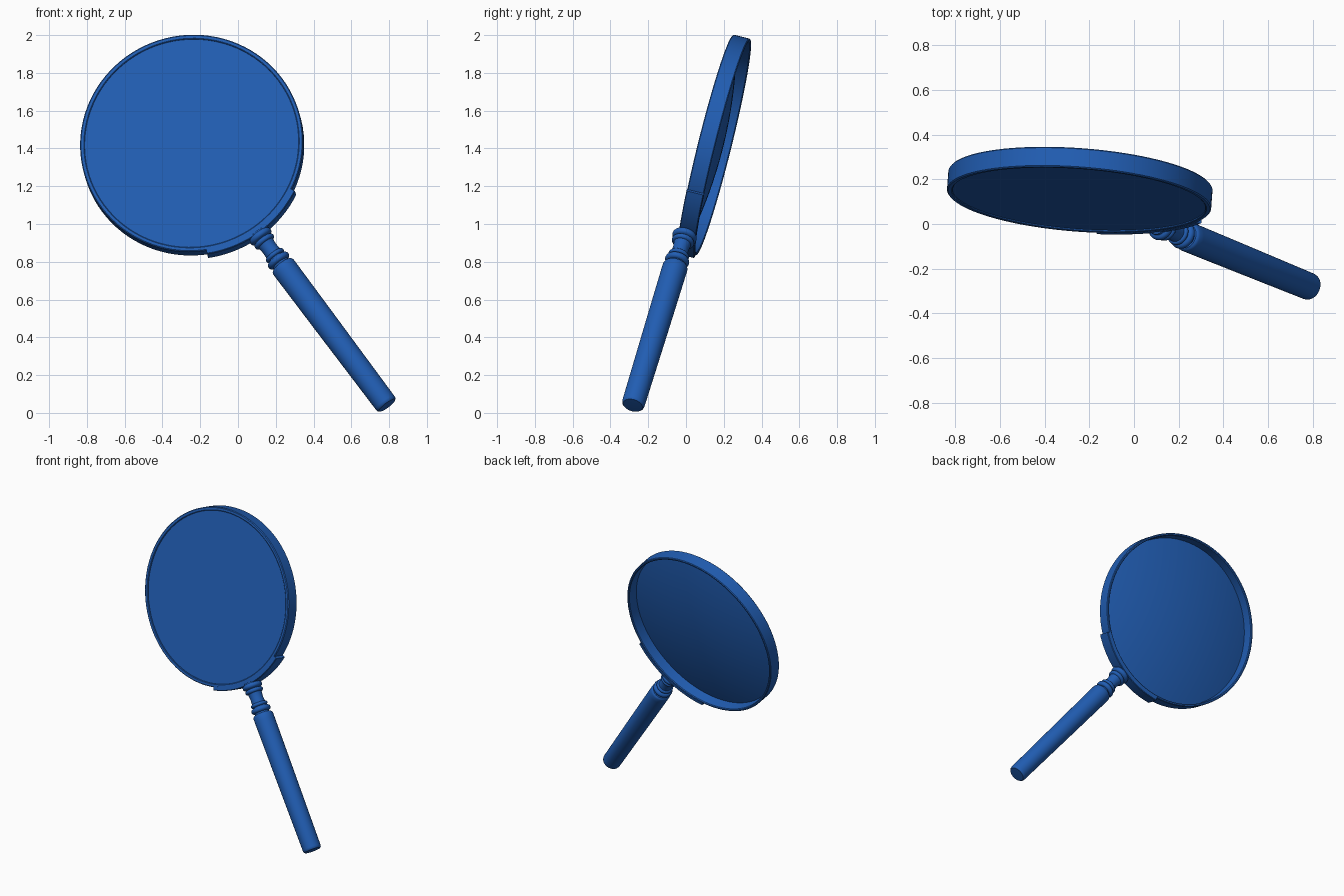
import bpy, bmesh, math
from mathutils import Vector, Matrix

if "Cube" in bpy.data.objects:
    bpy.data.objects.remove(bpy.data.objects["Cube"])

# Shared tilt: back normal of the lens, and direction from lens to handle
center = Vector((-0.2425, 0.152, 1.4175))
back = Vector((0.075, 1, -0.25)).normalized()
down = Vector((1.0275, -0.42, -1.3725)).normalized()


def frame(x, z, origin):
    m = Matrix((x, z.cross(x), z)).transposed().to_4x4()
    m.translation = origin
    return m


disc_frame = frame(down, back, center)
handle_frame = frame(back, down, center + Vector((0, -0.012, 0)))

blue = bpy.data.materials.new("blue")
blue.diffuse_color = (0.015, 0.11, 0.45, 1)
blue.use_nodes = True
blue.node_tree.nodes["Principled BSDF"].inputs["Base Color"].default_value = blue.diffuse_color


def revolve(name, profile, matrix, steps=96, closed=False, start=0.0, sweep=2 * math.pi):
    """Turn (radius, height) points around the local z axis."""
    bm = bmesh.new()
    full = sweep > 6.28
    rows = []
    for i in range(steps if full else steps + 1):
        a = start + sweep * i / steps
        rows.append([bm.verts.new((r * math.cos(a), r * math.sin(a), h)) for r, h in profile])
    n = len(profile)
    for i in range(steps):
        p, q = rows[i], rows[(i + 1) % len(rows)]
        for j in range(n if closed else n - 1):
            k = (j + 1) % n
            bm.faces.new((p[j], q[j], q[k], p[k]))
    if not full:
        bm.faces.new(rows[0])
        bm.faces.new(rows[-1])
    bmesh.ops.remove_doubles(bm, verts=bm.verts, dist=1e-5)
    bmesh.ops.recalc_face_normals(bm, faces=bm.faces)
    mesh = bpy.data.meshes.new(name)
    bm.to_mesh(mesh)
    bm.free()
    mesh.materials.append(blue)
    ob = bpy.data.objects.new(name, mesh)
    bpy.context.collection.objects.link(ob)
    ob.matrix_world = matrix
    bpy.ops.object.select_all(action='DESELECT')
    ob.select_set(True)
    bpy.context.view_layer.objects.active = ob
    bpy.ops.object.shade_smooth_by_angle(angle=math.radians(35))
    return ob


# Thin metal rim around the lens
revolve("lens_rim", [(0.568, -0.043), (0.572, -0.046), (0.587, -0.046), (0.592, -0.041),
                     (0.592, 0.041), (0.588, 0.046), (0.58, 0.046), (0.575, 0.041),
                     (0.572, -0.03), (0.568, -0.03)], disc_frame, closed=True)

# Lens: flat front, domed back
R, edge, rise = 0.573, -0.028, 0.068
dome = [(R * math.cos(t * math.pi / 32), 0) for t in range(17)]
dome = [(r, edge + rise * (1 - (r / R) ** 2)) for r, _ in dome]
revolve("lens", [(0, -0.038), (R, -0.038)] + dome[:-1] + [(0, edge + rise)], disc_frame)

# Cradle strip gripping the rim at the handle
half = math.radians(28)
revolve("rim_cradle", [(0.585, -0.047), (0.608, -0.047), (0.612, -0.043), (0.612, 0.043),
                       (0.608, 0.047), (0.585, 0.047)], disc_frame, steps=28,
        closed=True, start=-half, sweep=2 * half)


def bead(r, s, w):
    """Rounded ring bulge on the turned neck."""
    return [(r - w + w * math.sin(math.pi * i / 8), s - w * math.cos(math.pi * i / 8))
            for i in range(9)]


# Turned neck with beads
neck = ([(0, 0.595), (0.045, 0.595)] + bead(0.066, 0.622, 0.018) + bead(0.060, 0.656, 0.014)
        + [(0.045, 0.675), (0.042, 0.705), (0.044, 0.735)]
        + bead(0.056, 0.752, 0.012) + bead(0.065, 0.786, 0.018)
        + [(0.048, 0.806), (0.048, 0.84), (0, 0.84)])
revolve("neck", neck, handle_frame, steps=48)

# Long, slightly tapering grip with rounded edges
revolve("grip", [(0, 0.815), (0.056, 0.815), (0.063, 0.820), (0.067, 0.83), (0.067, 0.86),
                 (0.065, 1.2), (0.061, 1.755), (0.059, 1.766), (0.053, 1.772), (0, 1.774)],
        handle_frame, steps=48)
